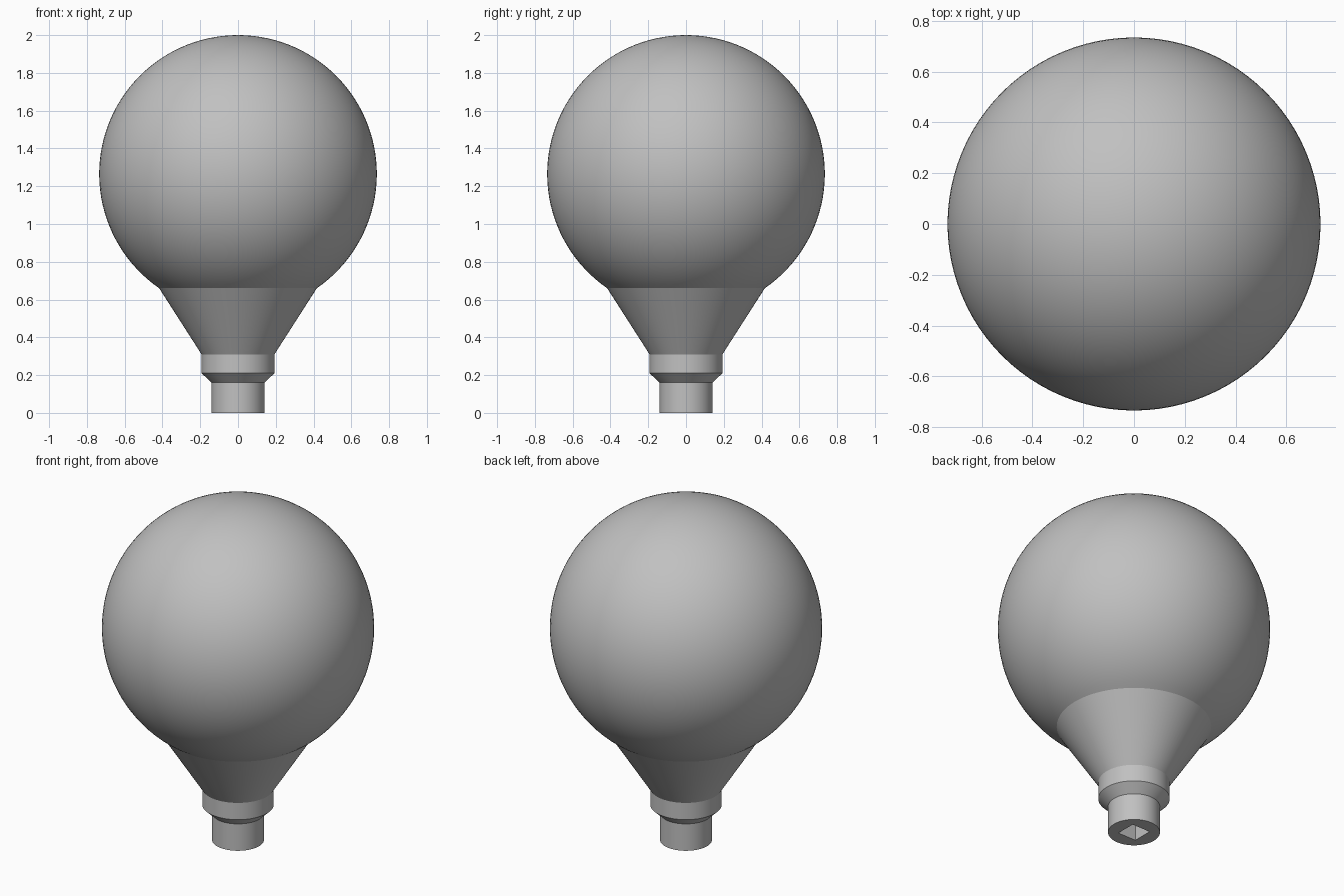
import bpy, bmesh, math
from mathutils import Matrix

SEGMENTS = 96
GLOBE_R, GLOBE_Z = 0.735, 1.265
SEAM_Z, COLLAR_TOP, COLLAR_LOW, STEM_TOP = 0.66, 0.31, 0.21, 0.16
COLLAR_R, STEM_R = 0.193, 0.14
HOLE_SIDE, HOLE_DEPTH = 0.12, 0.2

cube = bpy.data.objects.get("Cube")
if cube:
    bpy.data.objects.remove(cube)

grey = bpy.data.materials.new("plain_grey")
grey.use_nodes = True
colour = (0.53, 0.53, 0.53, 1)
grey.diffuse_color = colour
grey.node_tree.nodes["Principled BSDF"].inputs["Base Color"].default_value = colour


def lathe(bm, profile):
    """Spin a list of (radius, z) points around the z axis."""
    verts = [bm.verts.new((r, 0, z)) for r, z in profile]
    edges = [bm.edges.new(pair) for pair in zip(verts, verts[1:])]
    bmesh.ops.spin(bm, geom=verts + edges, cent=(0, 0, 0), axis=(0, 0, 1),
                   angle=math.tau, steps=SEGMENTS)
    bmesh.ops.remove_doubles(bm, verts=bm.verts, dist=0.0001)


def finish(name, bm):
    bmesh.ops.recalc_face_normals(bm, faces=bm.faces)
    mesh = bpy.data.meshes.new(name)
    bm.to_mesh(mesh)
    bm.free()
    mesh.materials.append(grey)
    obj = bpy.data.objects.new(name, mesh)
    bpy.context.collection.objects.link(obj)
    bpy.ops.object.select_all(action='DESELECT')
    obj.select_set(True)
    bpy.context.view_layer.objects.active = obj
    bpy.ops.object.shade_smooth_by_angle(angle=math.radians(20))


# Globe, open where it meets the neck
start = math.asin((SEAM_Z - GLOBE_Z) / GLOBE_R)
steps = 48
arc = []
for i in range(steps + 1):
    a = start + (math.pi / 2 - start) * i / steps
    arc.append((GLOBE_R * math.cos(a), GLOBE_Z + GLOBE_R * math.sin(a)))
seam_r = arc[0][0]
bm = bmesh.new()
lathe(bm, arc)
finish("globe", bm)

# Conical neck and collar
for name, profile in {
    "neck": [(COLLAR_R, COLLAR_TOP), (seam_r, SEAM_Z)],
    "collar": [(STEM_R, STEM_TOP), (COLLAR_R, COLLAR_LOW), (COLLAR_R, COLLAR_TOP)],
}.items():
    bm = bmesh.new()
    lathe(bm, profile)
    finish(name, bm)

# Stem with a square socket in its underside
bm = bmesh.new()
lathe(bm, [(STEM_R, 0), (STEM_R, STEM_TOP)])
box = bmesh.ops.create_cube(bm, size=1, matrix=Matrix.Translation((0, 0, HOLE_DEPTH / 2))
                            @ Matrix.Diagonal((HOLE_SIDE, HOLE_SIDE, HOLE_DEPTH, 1)))
hole_faces = {f for v in box["verts"] for f in v.link_faces}
mouth = [f for f in hole_faces if all(v.co.z < 0.001 for v in f.verts)]
bmesh.ops.delete(bm, geom=mouth, context='FACES_ONLY')
rim = [e for e in bm.edges if all(v.co.z < 0.001 for v in e.verts)]
bmesh.ops.triangle_fill(bm, edges=rim, use_beauty=True, normal=(0, 0, -1))
finish("stem", bm)
